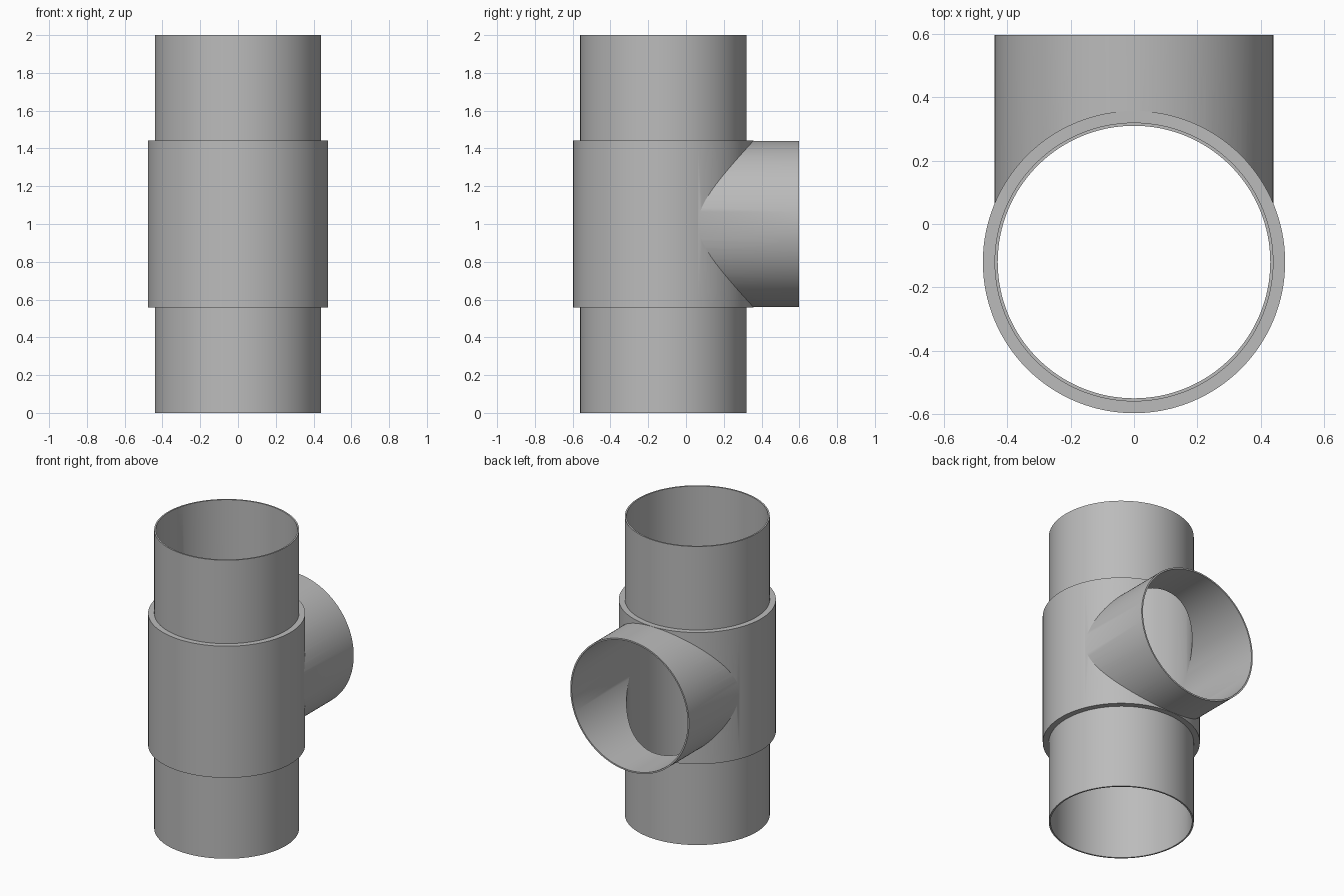
import bpy
from math import radians

# Remove the default cube
cube = bpy.data.objects.get("Cube")
if cube:
    bpy.data.objects.remove(cube, do_unlink=True)

AXIS_Y = -0.12      # axis of the straight pipe
BACK_Y = 0.597      # open end of the branch
MID_Z = 1.0
OUTER, BORE, SLEEVE = 0.44, 0.43, 0.477
SIDES = 128

grey = bpy.data.materials.new("grey plastic")
grey.use_nodes = True
colour = (0.5, 0.5, 0.5, 1)
grey.diffuse_color = colour
grey.node_tree.nodes["Principled BSDF"].inputs["Base Color"].default_value = colour


def upright(name, radius, z0, z1):
    bpy.ops.mesh.primitive_cylinder_add(
        vertices=SIDES, radius=radius, depth=z1 - z0,
        location=(0, AXIS_Y, (z0 + z1) / 2))
    obj = bpy.context.object
    obj.name = name
    obj.data.materials.append(grey)
    return obj


def sideways(name, radius, y1):
    bpy.ops.mesh.primitive_cylinder_add(
        vertices=SIDES, radius=radius, depth=y1 - AXIS_Y,
        location=(0, (AXIS_Y + y1) / 2, MID_Z), rotation=(radians(90), 0, 0))
    obj = bpy.context.object
    obj.name = name
    obj.data.materials.append(grey)
    return obj


def combine(target, other, operation):
    mod = target.modifiers.new(operation.lower(), "BOOLEAN")
    mod.operation = operation
    mod.solver = "EXACT"
    mod.object = other
    bpy.context.view_layer.objects.active = target
    bpy.ops.object.modifier_apply(modifier=mod.name)
    bpy.data.objects.remove(other, do_unlink=True)


# Solid outside: straight pipe, thick sleeve and branch
body = upright("tee_pipe", OUTER, 0, 2)
combine(body, upright("sleeve", SLEEVE, MID_Z - 0.441, MID_Z + 0.441), "UNION")
combine(body, sideways("branch", OUTER, BACK_Y), "UNION")

# Hollow both bores so they meet inside
combine(body, upright("main_bore", BORE, -0.1, 2.1), "DIFFERENCE")
combine(body, sideways("branch_bore", BORE, BACK_Y + 0.1), "DIFFERENCE")

# Smooth walls, sharp rims
bpy.ops.object.select_all(action="DESELECT")
body.select_set(True)
bpy.context.view_layer.objects.active = body
bpy.ops.object.shade_smooth_by_angle(angle=radians(25))
